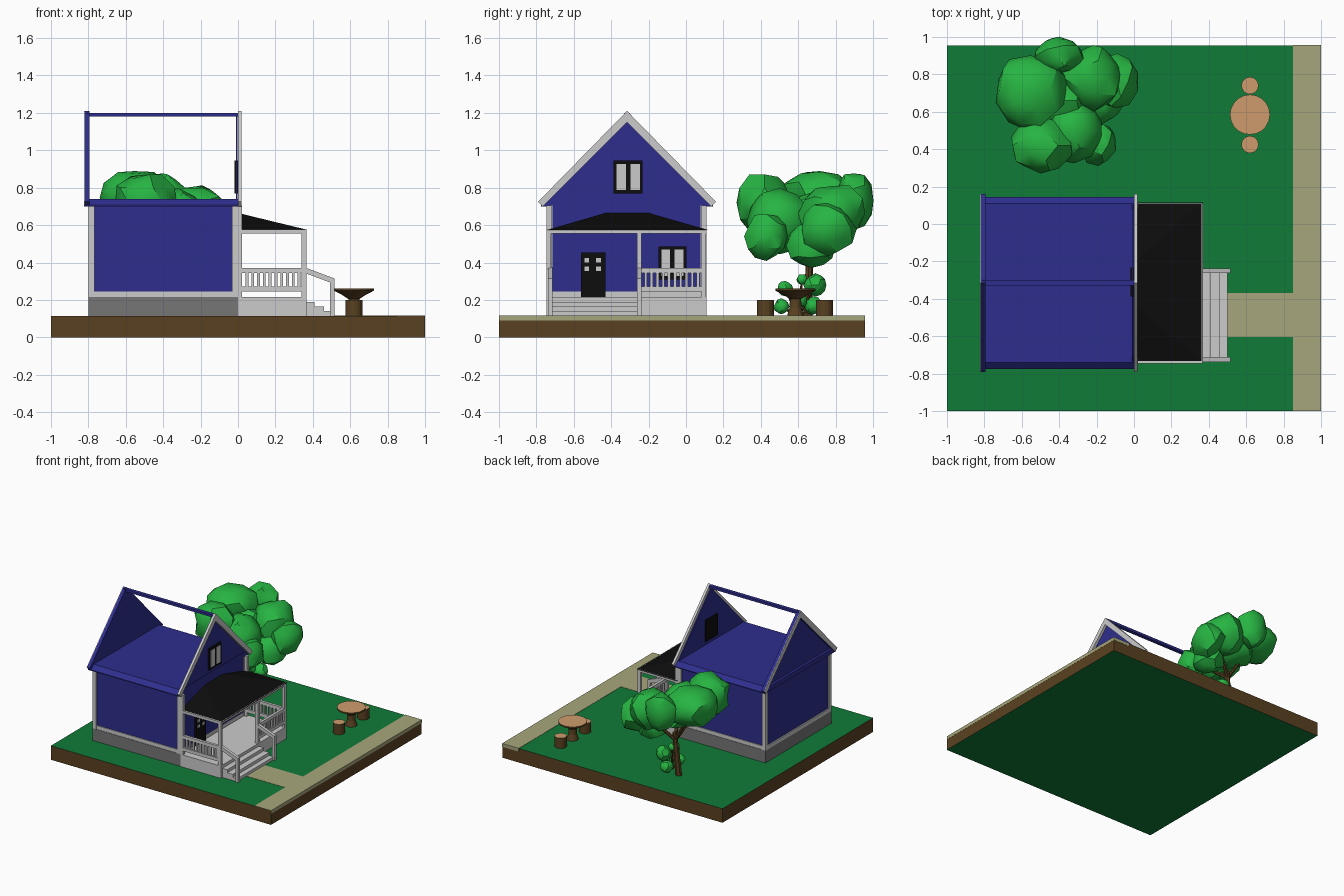
import bpy, bmesh, math, random
from mathutils import Vector

if "Cube" in bpy.data.objects:
    bpy.data.objects.remove(bpy.data.objects["Cube"])
random.seed(4)

def mat(name, r, g, b):
    m = bpy.data.materials.new(name)
    m.diffuse_color = (r, g, b, 1)
    m.use_nodes = True
    m.node_tree.nodes["Principled BSDF"].inputs["Base Color"].default_value = m.diffuse_color
    return m

BLUE = mat("blue siding", .027, .027, .27)
TRIM = mat("light grey trim", .60, .60, .60)
BLACK = mat("black", .004, .004, .004)
STONE = mat("foundation grey", .18, .18, .18)
BROWN = mat("earth brown", .10, .053, .015)
PATH = mat("sandy path", .39, .38, .20)
GRASS = mat("grass green", .005, .20, .038)
LEAF = mat("leaf green", .02, .46, .055)
WOOD = mat("cut wood", .62, .33, .155)

def finish(name, bm, *mats):
    bmesh.ops.recalc_face_normals(bm, faces=bm.faces)
    me = bpy.data.meshes.new(name)
    bm.to_mesh(me)
    bm.free()
    for m in mats:
        me.materials.append(m)
    ob = bpy.data.objects.new(name, me)
    bpy.context.collection.objects.link(ob)
    return ob

def prism(name, pts, axis, a, b, m):
    """Extrude a (y,z) profile along x, or an (x,z) profile along y."""
    bm = bmesh.new()
    put = (lambda p, t: (t, p[0], p[1])) if axis == 'x' else (lambda p, t: (p[0], t, p[1]))
    f = bm.faces.new([bm.verts.new(put(p, a)) for p in pts])
    r = bmesh.ops.extrude_face_region(bm, geom=[f])
    d = Vector((b - a, 0, 0) if axis == 'x' else (0, b - a, 0))
    bmesh.ops.translate(bm, vec=d, verts=[v for v in r['geom'] if isinstance(v, bmesh.types.BMVert)])
    return finish(name, bm, m)

def box(name, x0, x1, y0, y1, z0, z1, m):
    return prism(name, [(x0, z0), (x1, z0), (x1, z1), (x0, z1)], 'y', y0, y1, m)

def lathe(name, x, y, prof, n, side, top):
    """Stack of rings (radius, z); the last cap gets the top material."""
    bm = bmesh.new()
    rings = [[bm.verts.new((x + r * math.cos(2 * math.pi * i / n), y + r * math.sin(2 * math.pi * i / n), z))
              for i in range(n)] for r, z in prof]
    bm.faces.new(rings[0])
    for lo, hi in zip(rings, rings[1:]):
        for i in range(n):
            j = (i + 1) % n
            bm.faces.new((lo[i], lo[j], hi[j], hi[i]))
    bm.faces.new(rings[-1]).material_index = 1
    return finish(name, bm, side, top)

def stick(name, a, b, r0, r1, m):
    a, b = Vector(a), Vector(b)
    bm = bmesh.new()
    bmesh.ops.create_cone(bm, cap_ends=True, segments=7, radius1=r0, radius2=r1, depth=(b - a).length)
    bmesh.ops.rotate(bm, matrix=(b - a).to_track_quat('Z', 'Y').to_matrix(), verts=bm.verts)
    bmesh.ops.translate(bm, vec=(a + b) / 2, verts=bm.verts)
    return finish(name, bm, m)

def blob(name, x, y, z, rx, ry, rz, sub, jit):
    bm = bmesh.new()
    bmesh.ops.create_icosphere(bm, subdivisions=sub, radius=1)
    for v in bm.verts:
        k = 1 + random.uniform(-jit, jit * .6)
        v.co = (x + v.co.x * rx * k, y + v.co.y * ry * k, z + v.co.z * rz * k)
    ob = finish(name, bm, LEAF)
    bpy.ops.object.select_all(action='DESELECT')
    ob.select_set(True)
    bpy.context.view_layer.objects.active = ob
    bpy.ops.object.shade_smooth_by_angle(angle=math.radians(32))

# Ground slab: brown sides, green top and bottom
g = box("ground", -1, 1, -1, .955, 0, .115, BROWN)
g.data.materials.append(GRASS)
for p in g.data.polygons:
    p.material_index = int(abs(p.normal.z) > .5)
box("sidewalk", .85, 1.001, -.999, .957, .09, .117, PATH)
box("walkway", .40, .86, -.605, -.37, .11, .117, PATH)

# House body
box("foundation", -.80, 0, -.745, .11, .11, .215, STONE)
box("house_walls", -.79, -.005, -.735, .10, .215, .705, BLUE)
for x in (-.80, -.032):
    for y in (-.745, .078):
        box("corner_board", x, x + .032, y, y + .032, .215, .705, TRIM)
box("skirt_board", -.80, -.003, -.742, .107, .215, .245, TRIM)

# Attic floor with sloped eaves, gable walls, ridge and barge boards
prism("eave_slab", [(-.775, .70), (.145, .70), (.145, .707), (.11, .74), (-.74, .74), (-.775, .707)],
      'x', -.82, 0, BLUE)
gable = [(-.735, .70), (.105, .70), (.105, .745), (-.315, 1.18), (-.735, .745)]
prism("front_gable", gable, 'x', -.01, -.003, BLUE)
prism("back_gable", gable, 'x', -.80, -.793, BLUE)
box("ridge_beam", -.81, 0, -.33, -.30, 1.18, 1.20, BLUE)
barge = [(-.79, .725), (-.765, .70), (-.315, 1.15), (.135, .70), (.16, .725), (-.315, 1.21)]
prism("front_barge_board", barge, 'x', 0, .02, TRIM)
prism("back_barge_board", barge, 'x', -.818, -.793, BLUE)
prism("back_barge_face", barge, 'x', -.823, -.818, TRIM)

# Windows and door on the +x wall
def window(name, y0, y1, z0, z1, x0):
    box(name + "_frame", x0, .012, y0, y1, z0, z1, BLACK)
    mid = (y0 + y1) / 2
    for a, b in ((y0 + .015, mid - .012), (mid + .012, y1 - .015)):
        box(name + "_pane", .010, .015, a, b, z0 + .018, z1 - .018, TRIM)

window("attic_window", -.387, -.232, .77, .945, -.02)
window("porch_window", -.147, .002, .31, .487, -.004)
box("door", -.004, .012, -.56, -.43, .215, .455, BLACK)
for y in (-.53, -.467):
    for z in (.367, .412):
        box("door_pane", .010, .015, y - .013, y + .013, z - .012, z + .012, TRIM)

# Porch deck, beams, posts and hipped roof
box("porch_deck", 0, .365, -.745, .11, .11, .215, TRIM)
box("porch_front_beam", .34, .365, -.74, .11, .555, .577, TRIM)
for y in (-.745, .083):
    box("porch_side_beam", 0, .365, y, y + .027, .555, .577, TRIM)
for y in (-.745, -.263, .083):
    box("porch_post", .34, .365, y, y + .025, .215, .557, TRIM)
for y in (-.745, .083):
    box("wall_post", 0, .022, y, y + .027, .215, .705, TRIM)

bm = bmesh.new()
lo = [bm.verts.new(c) for c in ((0, -.74, .575), (.37, -.74, .575), (.37, .115, .575), (0, .115, .575))]
hi = [bm.verts.new(c) for c in ((0, -.43, .665), (0, -.20, .665))]
for f in ((lo[0], lo[1], hi[0]), (lo[1], lo[2], hi[1], hi[0]), (lo[2], lo[3], hi[1]),
          (lo[3], lo[0], hi[0], hi[1]), lo):
    bm.faces.new(f)
finish("porch_roof", bm, BLACK)

# Railings: two sides and the front bay
for y in (-.742, .086):
    for z in (.245, .345):
        box("side_rail", .02, .342, y, y + .022, z, z + .027, TRIM)
    for i in range(10):
        x = .04 + i * .031
        box("side_baluster", x, x + .015, y + .004, y + .018, .27, .35, TRIM)
for z in (.245, .345):
    box("front_rail", .342, .364, -.24, .085, z, z + .027, TRIM)
for i in range(10):
    y = -.222 + i * .031
    box("front_baluster", .346, .360, y, y + .015, .27, .35, TRIM)

# Steps with sloped handrails
prism("steps", [(.36, .11), (.50, .11), (.50, .14), (.46, .14), (.46, .165), (.41, .165),
                (.41, .19), (.36, .19)], 'y', -.725, -.25, TRIM)
for y in (-.737, -.262):
    prism("hand_rail", [(.355, .345), (.355, .375), (.515, .315), (.515, .285)], 'y', y, y + .025, TRIM)
    box("newel_post", .492, .515, y, y + .025, .115, .30, TRIM)

# Garden table and stools
lathe("table", .62, .585, [(.045, .115), (.032, .16), (.030, .205), (.06, .225), (.107, .25), (.107, .262)],
      20, BROWN, WOOD)
for y in (.425, .74):
    lathe("stool", .62, y, [(.046, .115), (.046, .20)], 16, BROWN, WOOD)

# Tree: trunk, branches and leafy clumps
T = (-.39, .65)
stick("trunk", (*T, .11), (-.36, .66, .46), .026, .018, BROWN)
for e in ((-.54, .70, .68), (-.20, .76, .58), (-.45, .45, .62), (-.25, .46, .56)):
    stick("branch", (-.365, .66, .40), e, .015, .008, BROWN)
for c in ((-.555, .715, .745, .195, .21, .155), (-.40, .90, .73, .14, .105, .155),
          (-.22, .78, .66, .17, .18, .17), (-.09, .76, .58, .11, .15, .14),
          (-.50, .42, .72, .17, .155, .17), (-.32, .50, .62, .17, .18, .17),
          (-.19, .43, .54, .10, .12, .13), (-.17, .67, .49, .12, .13, .12),
          (-.40, .66, .64, .17, .18, .13)):
    blob("leaf_clump", *c, 2, .13)

# Small bush beside the trunk
for c in ((-.28, .69, .28, .06), (-.30, .68, .17, .05), (-.27, .53, .26, .042), (-.30, .51, .165, .042),
          (-.24, .61, .20, .04), (-.31, .62, .31, .03)):
    stick("bush_stem", (-.29, .60, .11), c[:3], .008, .006, BROWN)
    blob("bush_clump", *c[:3], c[3], c[3], c[3], 2, .1)
